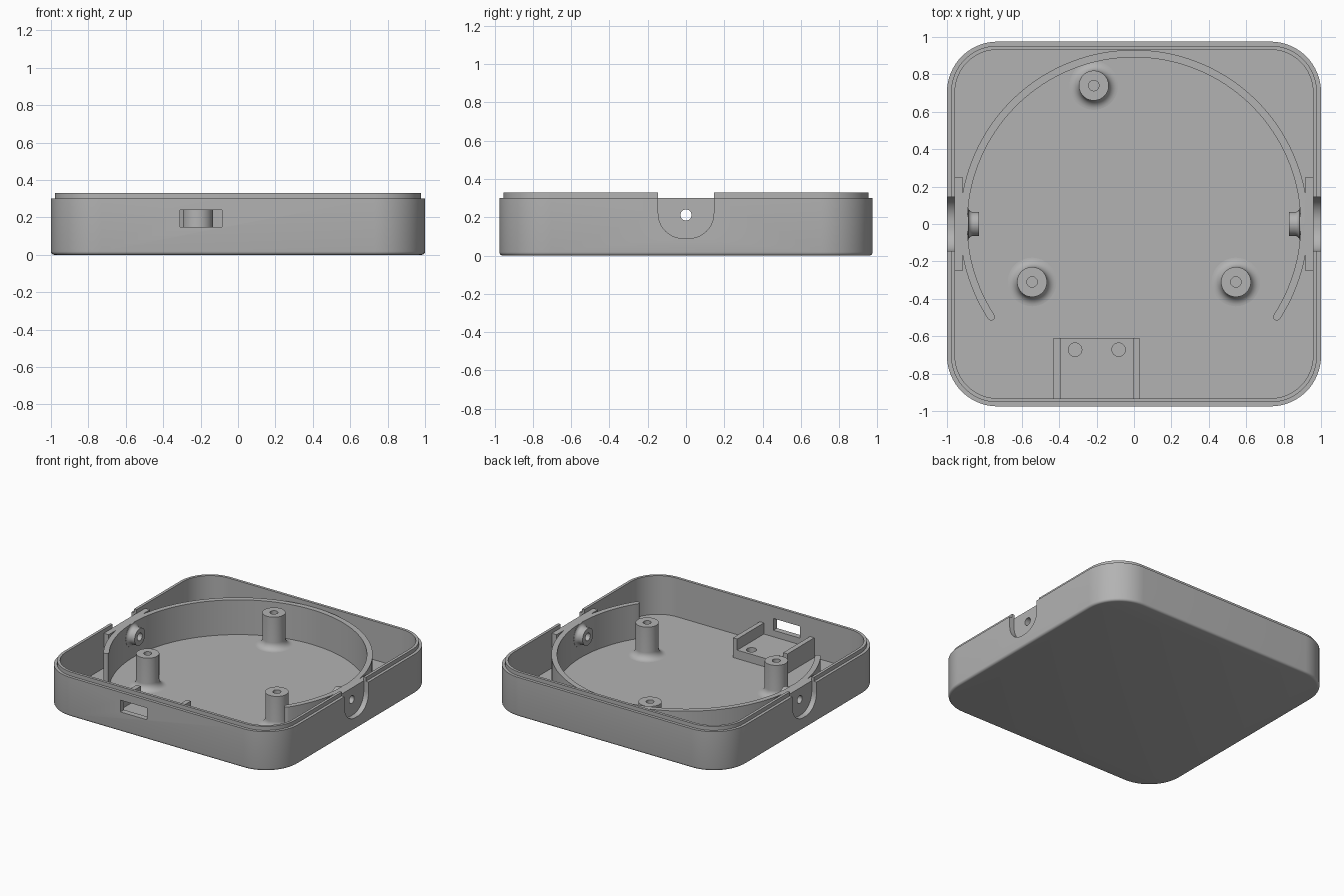
import bpy, bmesh
from math import sin, cos, pi, radians
from mathutils import Matrix

if "Cube" in bpy.data.objects:
    bpy.data.objects.remove(bpy.data.objects["Cube"])

GREY = (0.45, 0.45, 0.45, 1)
mat = bpy.data.materials.new("plain grey")
mat.use_nodes = True
mat.diffuse_color = GREY
mat.node_tree.nodes["Principled BSDF"].inputs["Base Color"].default_value = GREY

FLOOR, RIM, LIP = 0.035, 0.30, 0.33
AXLE_Z = 0.212


def finish(name, bm):
    bmesh.ops.recalc_face_normals(bm, faces=bm.faces[:])
    mesh = bpy.data.meshes.new(name)
    bm.to_mesh(mesh)
    bm.free()
    mesh.materials.append(mat)
    ob = bpy.data.objects.new(name, mesh)
    bpy.context.scene.collection.objects.link(ob)
    return ob


def loft(name, rings, closed=False):
    """Skin a stack of equal-length point rings, capping or closing the ends."""
    bm = bmesh.new()
    loops = [[bm.verts.new(p) for p in ring] for ring in rings]
    pairs = list(zip(loops, loops[1:]))
    if closed:
        pairs.append((loops[-1], loops[0]))
    else:
        bm.faces.new(loops[0])
        bm.faces.new(loops[-1])
    for a, b in pairs:
        for i in range(len(a)):
            j = (i + 1) % len(a)
            bm.faces.new((a[i], a[j], b[j], b[i]))
    return finish(name, bm)


def prism(name, outline, low, high, axis="z"):
    """Extrude a 2D outline along an axis."""
    place = {"x": lambda a, b, h: (h, a, b),
             "y": lambda a, b, h: (a, h, b),
             "z": lambda a, b, h: (a, b, h)}[axis]
    return loft(name, [[place(a, b, h) for a, b in outline] for h in (low, high)])


def lathe(name, profile, matrix, closed=False, steps=48):
    """Spin (radius, height) points round z, then place the result."""
    turn = [2 * pi * i / steps for i in range(steps)]
    ob = loft(name, [[(r * cos(t), r * sin(t), h) for t in turn] for r, h in profile], closed)
    ob.data.transform(matrix)
    return ob


def box(name, x0, x1, y0, y1, z0, z1):
    return prism(name, [(x0, y0), (x1, y0), (x1, y1), (x0, y1)], z0, z1)


def arc(cx, cy, r, start, end, n):
    return [(cx + r * cos(radians(start + (end - start) * i / n)),
             cy + r * sin(radians(start + (end - start) * i / n))) for i in range(n + 1)]


def combine(target, other, operation):
    mod = target.modifiers.new("boolean", "BOOLEAN")
    mod.operation, mod.solver, mod.object = operation, "EXACT", other
    with bpy.context.temp_override(object=target, active_object=target):
        bpy.ops.object.modifier_apply(modifier=mod.name)
    bpy.data.objects.remove(other)


def rounded_rect(inset, z):
    r, hx, hy = 0.27 - inset, 0.73, 0.705
    pts = []
    for k, (sx, sy) in enumerate([(1, 1), (-1, 1), (-1, -1), (1, -1)]):
        pts += arc(sx * hx, sy * hy, r, 90 * k, 90 * k + 90, 16)
    return [(x, y, z) for x, y in pts]


# Tray with a rounded bottom edge and a stepped lip
edge = 0.018
levels = [(edge * (1 - sin(t)), edge * (1 - cos(t))) for t in [i * pi / 8 for i in range(5)]]
levels += [(0, RIM), (0.022, RIM), (0.022, LIP), (0.043, LIP), (0.043, FLOOR)]
tray = loft("tray", [rounded_rect(i, z) for i, z in levels])

# Connector slot in the front wall
combine(tray, box("slot_cutter", -0.31, -0.085, -1.1, -0.9, 0.15, 0.24), "DIFFERENCE")

# U-shaped side recesses
u_shape = ([(-0.145, 0.4)] + arc(-0.015, 0.22, 0.13, 180, 270, 12)
           + arc(0.015, 0.22, 0.13, 270, 360, 12) + [(0.145, 0.4)])
for side in (-1, 1):
    low, high = sorted((side * 0.94, side * 1.1))
    combine(tray, prism("recess_cutter", u_shape, low, high, "x"), "DIFFERENCE")

# Open ring wall with rounded ends
START, END, MID, HALF = -33, 213, 0.911, 0.02
cap_a = (MID * cos(radians(START)), MID * sin(radians(START)))
cap_b = (MID * cos(radians(END)), MID * sin(radians(END)))
outline = arc(0, 0, MID + HALF, START, END, 96)
outline += arc(*cap_b, HALF, END, END + 180, 8)[1:-1]
outline += arc(0, 0, MID - HALF, END, START, 96)
outline += arc(*cap_a, HALF, START + 180, START + 360, 8)[1:-1]
ring = prism("ring_wall", outline, FLOOR - 0.01, RIM)

# Side pads and flared axle bosses joined to the ring
for side in (-1, 1):
    x0, x1 = sorted((side * 0.917, side * 0.96))
    combine(ring, box("pad", x0, x1, -0.25, 0.25, FLOOR - 0.01, RIM), "UNION")
    flare = [(0.064 + 0.024 * (1 - sin(t)), 0.886 - 0.026 * (1 - cos(t)))
             for t in [i * pi / 12 for i in range(7)]]
    turn = Matrix.Translation((0, 0, AXLE_Z)) @ Matrix.Rotation(side * pi / 2, 4, "Y")
    boss = lathe("boss", [(0.088, 0.91)] + flare + [(0.064, 0.828)], turn)
    combine(ring, boss, "UNION")
axle = lathe("axle_cutter", [(0.029, -1.2), (0.029, 1.2)],
             Matrix.Translation((0, 0, AXLE_Z)) @ Matrix.Rotation(pi / 2, 4, "Y"), steps=32)
combine(ring, axle, "DIFFERENCE")

# Screw posts with filleted feet and blind holes
R, TOP, FIL = 0.08, 0.28, 0.05
foot = [(R + FIL * (1 - sin(t)), FLOOR + FIL * (1 - cos(t)))
        for t in [i * pi / 16 for i in range(9)]]
post = [(R + FIL, FLOOR - 0.01)] + foot + [(R, TOP), (0.028, TOP), (0.028, 0.1)]
posts = [lathe(name, post, Matrix.Translation((x, y, 0)))
         for name, x, y in [("back_post", -0.215, 0.74),
                            ("right_post", -0.545, -0.31), ("left_post", 0.545, -0.31)]]

# Connector cradle: raised bed between two cheeks
BED, CHEEK, BASE = 0.10, 0.185, FLOOR - 0.01
cradle = prism("connector_cradle",
               [(-0.43, BASE), (0.03, BASE), (0.03, CHEEK), (-0.005, CHEEK), (-0.005, BED),
                (-0.393, BED), (-0.393, CHEEK), (-0.43, CHEEK)], -0.95, -0.61, "y")
for x in (-0.315, -0.082):
    hole = lathe("hole_cutter", [(0.036, 0.04), (0.036, 0.2)],
                 Matrix.Translation((x, -0.672, 0)), steps=32)
    combine(cradle, hole, "DIFFERENCE")

# Smooth the curves, keep the edges crisp
bpy.ops.object.select_all(action="DESELECT")
for ob in [tray, ring, cradle] + posts:
    ob.select_set(True)
    bpy.context.view_layer.objects.active = ob
bpy.ops.object.shade_smooth_by_angle(angle=radians(30))
